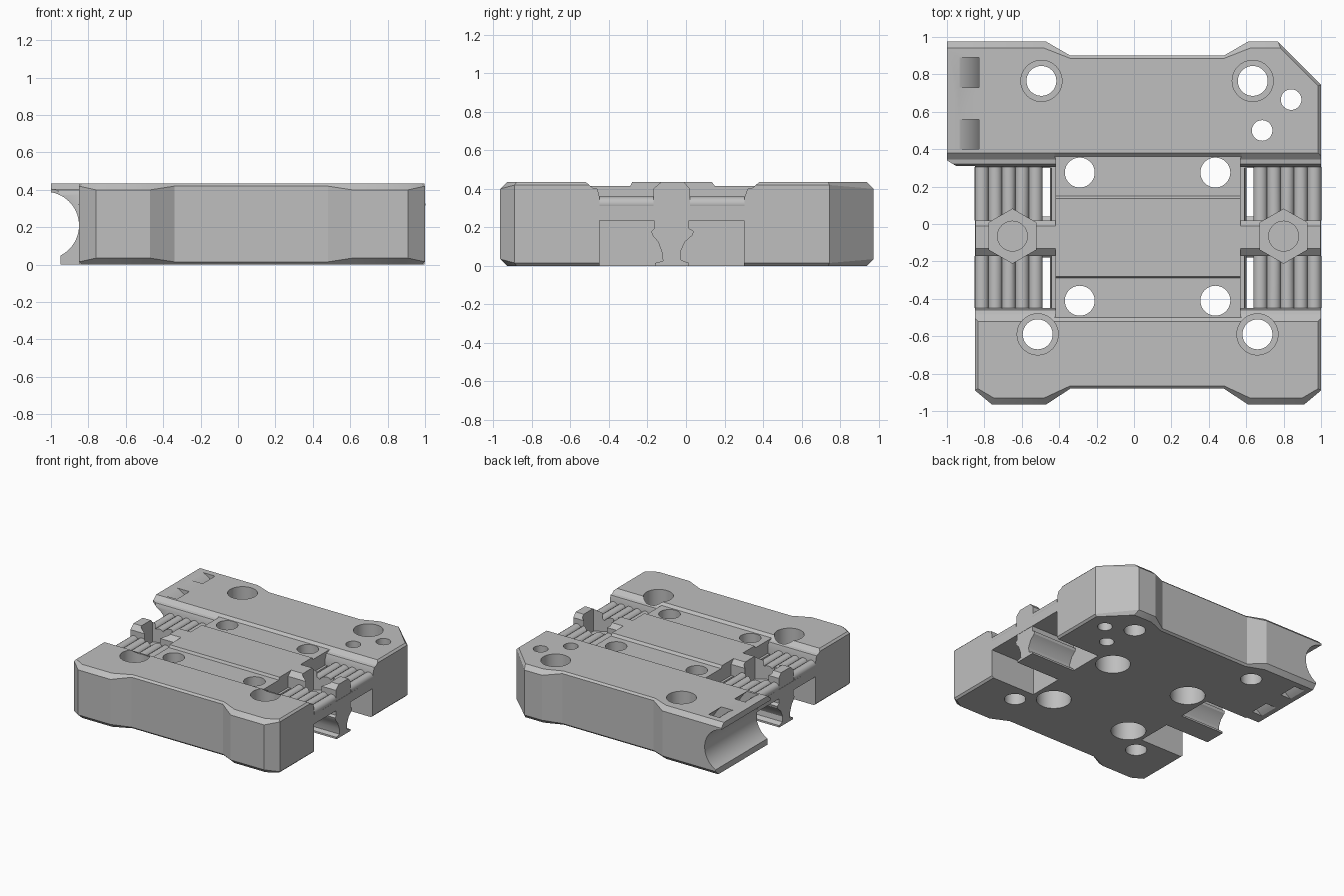
import bpy
import bmesh
import math

HEIGHT = 0.435
AXIS_X = 0.075          # mirror plane of the clamp details
TUBE_X, TUBE_Z = -1.03, 0.21

if "Cube" in bpy.data.objects:
    bpy.data.objects.remove(bpy.data.objects["Cube"], do_unlink=True)

grey = bpy.data.materials.new("plain_grey")
grey.use_nodes = True
colour = (0.52, 0.52, 0.52, 1)
grey.diffuse_color = colour
grey.node_tree.nodes["Principled BSDF"].inputs["Base Color"].default_value = colour


def loft(name, rings):
    """Closed solid through rings that share a point count."""
    bm = bmesh.new()
    loops = [[bm.verts.new(p) for p in ring] for ring in rings]
    count = len(loops[0])
    for low, high in zip(loops, loops[1:]):
        for i in range(count):
            j = (i + 1) % count
            bm.faces.new((low[i], low[j], high[j], high[i]))
    bm.faces.new(loops[0][::-1])
    bm.faces.new(loops[-1])
    bmesh.ops.recalc_face_normals(bm, faces=bm.faces[:])
    mesh = bpy.data.meshes.new(name)
    bm.to_mesh(mesh)
    bm.free()
    mesh.materials.append(grey)
    obj = bpy.data.objects.new(name, mesh)
    bpy.context.scene.collection.objects.link(obj)
    return obj


def prism(name, points, axis, start, end):
    """Extrude a flat profile along one axis."""
    place = {"x": lambda a, b, t: (t, a, b),
             "y": lambda a, b, t: (a, t, b),
             "z": lambda a, b, t: (a, b, t)}[axis]
    return loft(name, [[place(a, b, t) for a, b in points] for t in (start, end)])


def circle(x, y, radius, sides=40, turn=0.0):
    steps = [turn + math.tau * i / sides for i in range(sides)]
    return [(x + radius * math.cos(a), y + radius * math.sin(a)) for a in steps]


def box_profile(a0, a1, b0, b1):
    return [(a0, b0), (a1, b0), (a1, b1), (a0, b1)]


def cut(target, cutters):
    for cutter in cutters:
        cutter.hide_render = True
        mod = target.modifiers.new("cut", "BOOLEAN")
        mod.operation = "DIFFERENCE"
        mod.solver = "EXACT"
        mod.object = cutter
    graph = bpy.context.evaluated_depsgraph_get()
    mesh = bpy.data.meshes.new_from_object(target.evaluated_get(graph))
    target.modifiers.clear()
    target.data = mesh


# Main block: x, y, inset x, inset y, chamfer height
outline = [
    (-1, .975, -1, .94, .035), (-.47, .975, -.48, .94, .035),
    (-.34, .9, -.34, .885, .015), (.48, .9, .48, .885, .015),
    (.61, .975, .62, .94, .035), (.77, .975, .784, .94, .035),
    (1, .745, .985, .739, .015), (1, -.89, .985, -.88, .015),
    (.91, -.965, .9, -.93, .035), (.61, -.965, .62, -.93, .035),
    (.48, -.88, .48, -.865, .015), (-.34, -.88, -.34, -.865, .015),
    (-.47, -.965, -.48, -.93, .035), (-.76, -.965, -.75, -.93, .035),
    (-.85, -.89, -.835, -.88, .015), (-.85, .31, -.835, .31, .015),
    (-.95, .31, -.95, .31, .015), (-1, .34, -1, .34, .015),
]
body = loft("main_block", [
    [(u, v, 0) for x, y, u, v, c in outline],
    [(x, y, c) for x, y, u, v, c in outline],
    [(x, y, HEIGHT - c) for x, y, u, v, c in outline],
    [(u, v, HEIGHT) for x, y, u, v, c in outline]])
cutters = []
nut_cutters = []
added_parts = []

# Shallow grooves either side of the raised centre band
for y0, y1, slope0, slope1 in ((-.52, -.28, .02, .01), (.135, .38, .015, .02)):
    profile = [(y0, .5), (y0, HEIGHT), (y0 + slope0, .415),
               (y1 - slope1, .415), (y1, HEIGHT), (y1, .5)]
    cutters.append(prism("groove_cutter", profile, "x", -.425, .575))

# Side details, made on the left and mirrored to the right
recess = [(-.52, .5), (-.52, HEIGHT), (-.485, .405), (-.46, .4), (-.45, .36),
          (-.45, .31), (.305, .31), (.305, .36), (.32, .4), (.345, .405),
          (.38, HEIGHT), (.38, .5)]
bridge = [(-.17, .3), (-.17, .4), (-.13, HEIGHT), (-.01, HEIGHT), (.02, .4), (.02, .3)]
saddle = [(-.165, .24), (-.165, .195), (-.18, .18), (-.175, .16), (-.145, .125),
          (-.125, .07), (-.12, .025), (-.16, .015), (-.16, 0),
          (.015, 0), (.015, .015), (-.025, .03), (-.03, .07), (-.005, .125),
          (.035, .16), (.04, .18), (.015, .195), (.015, .24)]
spans = ((-.449, -.17), (.02, .304))

for side, label in ((1, "left"), (-1, "right")):
    def at(x, side=side):
        return x if side > 0 else 2 * AXIS_X - x

    cutters.append(prism("recess_cutter", recess, "x", at(.57), at(1.2)))
    cutters.append(prism("pocket_cutter", box_profile(-.45, .3, -.2, .235),
                         "x", at(.6), at(1.1)))
    for y0, y1 in spans:
        slot = [(at(.571), .45), (at(.64), .45), (at(.64), .2), (at(.605), .2)]
        cutters.append(prism("slot_cutter", slot, "y", y0, min(y1, .299)))
    nut_cutters.append(prism("nut_cutter", circle(at(.8), -.065, .145, 6, math.pi / 6),
                             "z", .25, .6))
    nut_cutters.append(prism("bolt_cutter", circle(at(.8), -.065, .08), "z", .2, .4))

    added_parts.append(prism(label + "_bridge", bridge, "x", at(.56), at(.998)))
    added_parts.append(prism(label + "_saddle_rail", saddle, "x", at(.58), at(.998)))
    for y0, y1 in spans:
        for i in range(5):
            ridge = circle(at(.676 + .072 * i), .322, .038, 16)
            added_parts.append(prism(label + "_grip_ridge", ridge, "y", y0, y1))

# Tube seat and the curved strap slots around it
cutters.append(prism("tube_cutter", circle(TUBE_X, TUBE_Z, .18, 64), "y", .2, 1.1))
cutters.append(prism("lip_cutter", box_profile(-1.2, -.949, -.2, TUBE_Z), "y", .2, 1.1))
arc = [math.radians(-80 + 5 * i) for i in range(33)]
strap = [(TUBE_X + .302 * math.cos(a), TUBE_Z + .302 * math.sin(a)) for a in arc]
strap += [(TUBE_X + .244 * math.cos(a), TUBE_Z + .244 * math.sin(a)) for a in arc[::-1]]
for y0, y1 in ((.4, .56), (.73, .89)):
    cutters.append(prism("strap_cutter", strap, "y", y0, y1))


# Stepped bolt holes and plain pin holes
def stepped_hole(x, y, wide, low, high):
    cutters.append(prism("hole_cutter", circle(x, y, .08), "z", -.1, .6))
    cutters.append(prism("counterbore_cutter", circle(x, y, wide), "z", low, high))


for x, y in ((-.495, .765), (.635, .765), (-.515, -.59), (.66, -.59)):
    stepped_hole(x, y, .11, .2, .6)
for x in (-.29, .435):
    for y in (.275, -.41):
        stepped_hole(x, y, .13, -.1, .2)
for x, y in ((.84, .665), (.685, .5)):
    cutters.append(prism("pin_cutter", circle(x, y, .055), "z", -.1, .6))

# Carve the parts, then drop the cutters
cut(body, cutters + nut_cutters)
for part in added_parts:
    cut(part, nut_cutters)
for cutter in cutters + nut_cutters:
    bpy.data.objects.remove(cutter, do_unlink=True)

bpy.ops.object.select_all(action="DESELECT")
for part in [body] + added_parts:
    part.select_set(True)
bpy.context.view_layer.objects.active = body
bpy.ops.object.shade_smooth_by_angle(angle=math.radians(28))
